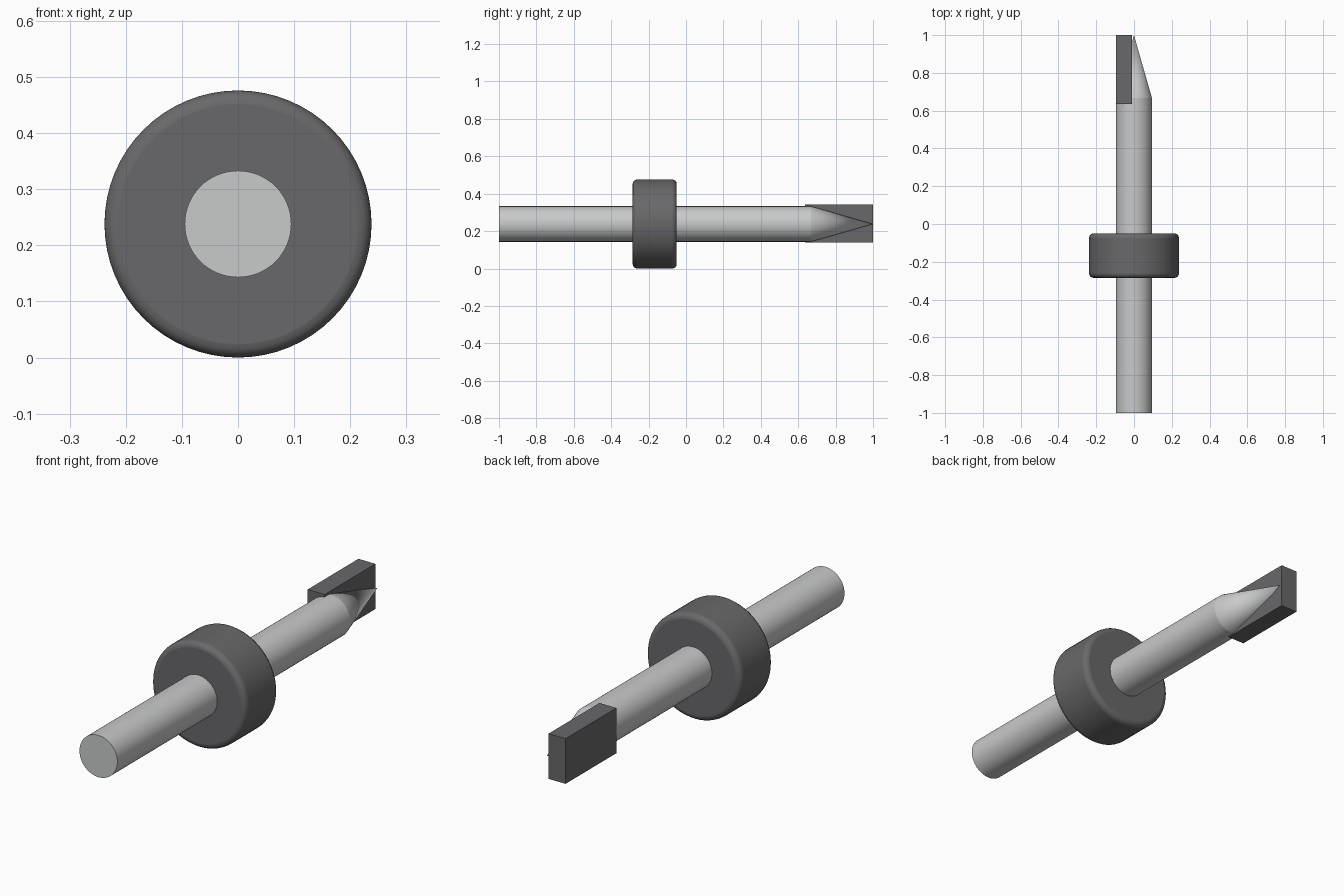
import bpy, bmesh, math
from mathutils import Matrix

cube = bpy.data.objects.get("Cube")
if cube:
    bpy.data.objects.remove(cube, do_unlink=True)

AXIS_Z = 0.238
SHAFT_R = 0.095


def material(name, rgb):
    m = bpy.data.materials.new(name)
    m.use_nodes = True
    m.diffuse_color = (*rgb, 1)
    m.node_tree.nodes["Principled BSDF"].inputs["Base Color"].default_value = (*rgb, 1)
    return m


steel = material("light steel", (0.58, 0.585, 0.59))
dark = material("dark grey", (0.14, 0.14, 0.145))


def add_object(name, bm, mat):
    mesh = bpy.data.meshes.new(name)
    bm.to_mesh(mesh)
    bm.free()
    mesh.materials.append(mat)
    ob = bpy.data.objects.new(name, mesh)
    bpy.context.collection.objects.link(ob)
    return ob


def smooth(ob, degrees):
    bpy.ops.object.select_all(action="DESELECT")
    ob.select_set(True)
    bpy.context.view_layer.objects.active = ob
    bpy.ops.object.shade_smooth_by_angle(angle=math.radians(degrees))


def turned(name, y0, y1, r0, r1, mat):
    """Round part lying along the shared y axis."""
    bm = bmesh.new()
    bmesh.ops.create_cone(bm, cap_ends=True, segments=64, radius1=r0, radius2=r1, depth=y1 - y0)
    place = Matrix.Translation((0, (y0 + y1) / 2, AXIS_Z)) @ Matrix.Rotation(-math.pi / 2, 4, "X")
    bmesh.ops.transform(bm, matrix=place, verts=bm.verts)
    return add_object(name, bm, mat)


# Straight shaft and its pointed end
smooth(turned("shaft", -1, 0.667, SHAFT_R, SHAFT_R, steel), 30)
smooth(turned("pointed_tip", 0.667, 1, SHAFT_R, 0, steel), 30)

# Thick collar with rounded rims
collar = turned("collar", -0.285, -0.05, AXIS_Z, AXIS_Z, dark)
rim = collar.modifiers.new("rounded_rims", "BEVEL")
rim.width = 0.024
rim.segments = 4
rim.limit_method = "ANGLE"
rim.angle_limit = math.radians(40)
smooth(collar, 40)

# Flat blade set beside the point
bm = bmesh.new()
bmesh.ops.create_cube(bm, size=1)
place = Matrix.Translation((-0.0535, 0.818, 0.241)) @ Matrix.Diagonal((0.085, 0.364, 0.205, 1))
bmesh.ops.transform(bm, matrix=place, verts=bm.verts)
add_object("cutting_blade", bm, dark)
